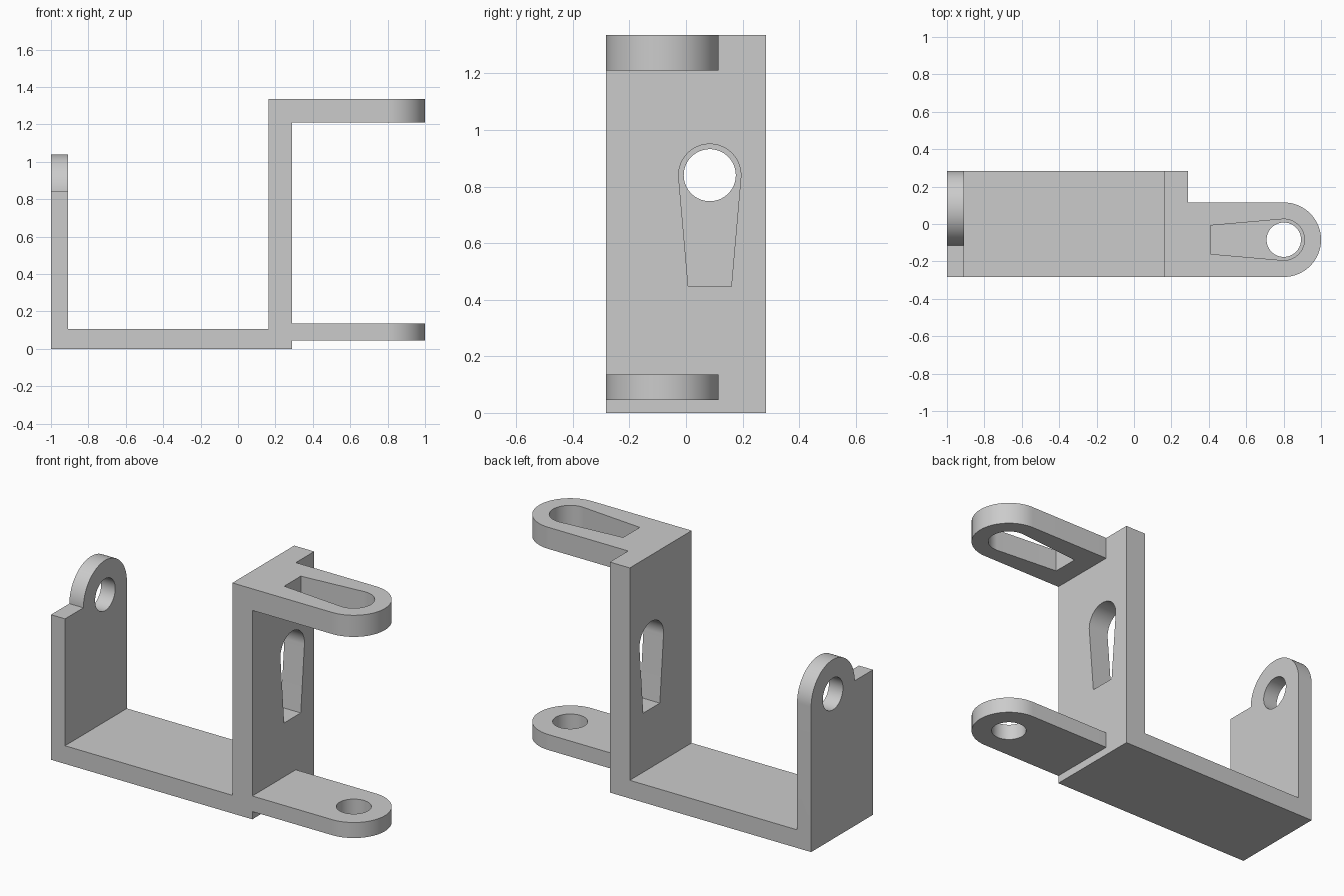
import bpy, bmesh
from math import sin, cos, atan2, acos, hypot, pi, radians

old = bpy.data.objects.get("Cube")
if old:
    bpy.data.objects.remove(old, do_unlink=True)

grey = bpy.data.materials.new("plain grey")
grey.use_nodes = True
colour = (0.6, 0.6, 0.6, 1)
grey.diffuse_color = colour
grey.node_tree.nodes["Principled BSDF"].inputs["Base Color"].default_value = colour

HALF = 0.283            # half depth of the frame
EAR = 0.199             # radius of the rounded ends
HOLE = 0.092            # radius of the round holes
PIVOT_X, PIVOT_Z = 0.801, 0.84
OFF = HALF - EAR        # sideways offset of every pivot


def arc(u, v, r, start, end, n=48):
    return [(u + r * cos(start + (end - start) * i / n),
             v + r * sin(start + (end - start) * i / n)) for i in range(n + 1)]


def circle(u, v, r):
    return arc(u, v, r, 0, 2 * pi, 64)[:-1]


def keyhole(u, v, direction, r=0.11, length=0.393, half=0.076):
    """Round end with straight sides tapering tangentially to a flat end."""
    t = atan2(half, -length) - acos(r / hypot(half, length))
    pts = arc(0, 0, r, -t, t) + [(-length, half), (-length, -half)]
    c, s = cos(direction), sin(direction)
    return [(u + a * c - b * s, v + a * s + b * c) for a, b in pts]


def prism(name, outline, axis, low, high):
    """Extrude a flat outline along an axis."""
    place = {"X": lambda u, v, t: (t, u, v),
             "Y": lambda u, v, t: (u, t, v),
             "Z": lambda u, v, t: (u, v, t)}[axis]
    bm = bmesh.new()
    rings = [[bm.verts.new(place(u, v, t)) for u, v in outline] for t in (low, high)]
    for ring in rings:
        bm.faces.new(ring)
    n = len(outline)
    for i in range(n):
        j = (i + 1) % n
        bm.faces.new((rings[0][i], rings[0][j], rings[1][j], rings[1][i]))
    bmesh.ops.recalc_face_normals(bm, faces=bm.faces)
    mesh = bpy.data.meshes.new(name)
    bm.to_mesh(mesh)
    bm.free()
    mesh.materials.append(grey)
    ob = bpy.data.objects.new(name, mesh)
    bpy.context.collection.objects.link(ob)
    return ob


def combine(target, tool, operation):
    mod = target.modifiers.new(operation.lower(), "BOOLEAN")
    mod.operation, mod.solver, mod.object = operation, "EXACT", tool
    bpy.context.view_layer.objects.active = target
    bpy.ops.object.modifier_apply(modifier=mod.name)
    bpy.data.objects.remove(tool, do_unlink=True)


# Floor and tall upright in one profile
bracket = prism("bracket", [(-0.95, 0), (0.29, 0), (0.29, 1.335), (0.162, 1.335),
                            (0.162, 0.105), (-0.95, 0.105)], "Y", -HALF, HALF)

# Short end wall with its rounded pivot ear
ear_outline = [(-HALF, 0), (HALF, 0)] + arc(OFF, PIVOT_Z, EAR, 0, pi) + [(-HALF, PIVOT_Z)]
combine(bracket, prism("end_wall", ear_outline, "X", -1, -0.91), "UNION")

# Upper and lower arms with rounded tips
arm_outline = ([(0.22, -HALF)] + arc(PIVOT_X, -OFF, EAR, -pi / 2, pi / 2)
               + [(0.22, -OFF + EAR)])
for name, low, high in (("upper_arm", 1.21, 1.335), ("lower_arm", 0.045, 0.135)):
    combine(bracket, prism(name, arm_outline, "Z", low, high), "UNION")

# Round holes and keyhole slots
cuts = (
    ("ear_hole", circle(OFF, PIVOT_Z, HOLE), "X", -1.1, -0.8),
    ("upright_slot", keyhole(OFF, PIVOT_Z, pi / 2), "X", 0.1, 0.4),
    ("upper_slot", keyhole(PIVOT_X, -OFF, 0), "Z", 1.1, 1.5),
    ("lower_hole", circle(PIVOT_X, -OFF, HOLE), "Z", -0.1, 0.3),
)
for cut in cuts:
    combine(bracket, prism(*cut), "DIFFERENCE")

bpy.ops.object.select_all(action="DESELECT")
bracket.select_set(True)
bpy.context.view_layer.objects.active = bracket
bpy.ops.object.shade_smooth_by_angle(angle=radians(30))
